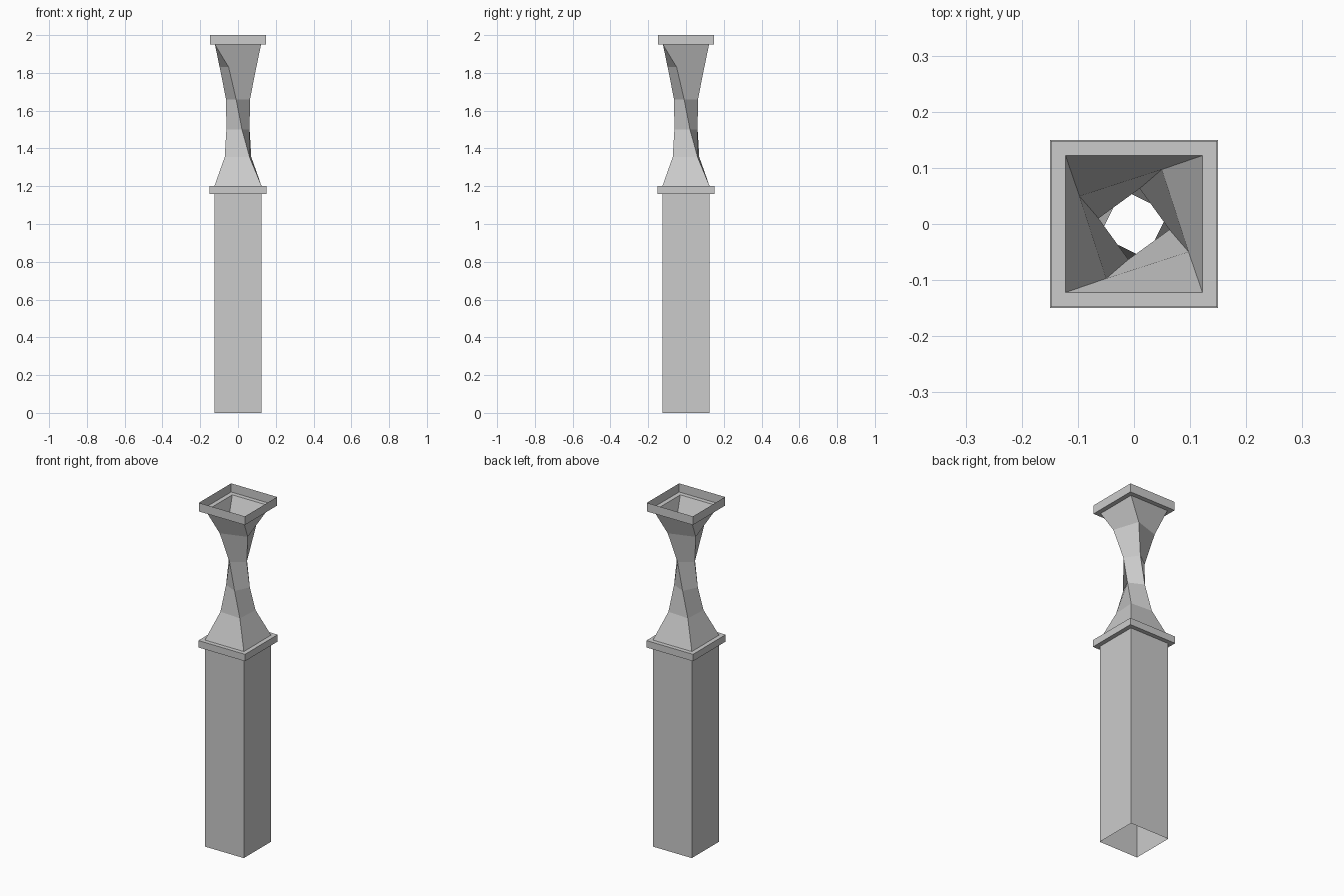
import bpy, bmesh
from math import cos, sin, radians, sqrt

if "Cube" in bpy.data.objects:
    bpy.data.objects.remove(bpy.data.objects["Cube"])


def square_shell(name, rings):
    """Open sheet lofted through square rings: (corner radius, height, turn in degrees)."""
    bm = bmesh.new()
    loops = []
    for r, z, turn in rings:
        angles = [radians(45 + turn + 90 * i) for i in range(4)]
        loops.append([bm.verts.new((r * cos(a), r * sin(a), z)) for a in angles])
    for low, high in zip(loops, loops[1:]):
        for i in range(4):
            j = (i + 1) % 4
            bm.faces.new((low[i], low[j], high[j], high[i]))
    mesh = bpy.data.meshes.new(name)
    bm.to_mesh(mesh)
    bm.free()
    obj = bpy.data.objects.new(name, mesh)
    bpy.context.collection.objects.link(obj)
    return obj


def straight(profile):
    # half width and height to untwisted rings
    return [(h * sqrt(2), z, 0) for h, z in profile]


# hollow lower post, open at the bottom
square_shell("post", straight([(0.125, 0), (0.125, 1.16)]))

# collar band with ledges above and below
square_shell("collar", straight([(0.125, 1.16), (0.15, 1.16), (0.15, 1.2), (0.125, 1.2)]))

# pinched neck making a quarter turn
square_shell("twisted_neck", [
    (0.125 * sqrt(2), 1.2, 90),
    (0.093, 1.355, 86),
    (0.065, 1.5, 64),
    (0.064, 1.66, 36),
    (0.109, 1.83, 18),
    (0.122 * sqrt(2), 1.95, 0),
])

# open tray cap
square_shell("cap", straight([(0.122, 1.95), (0.148, 1.95), (0.148, 2.0)]))
